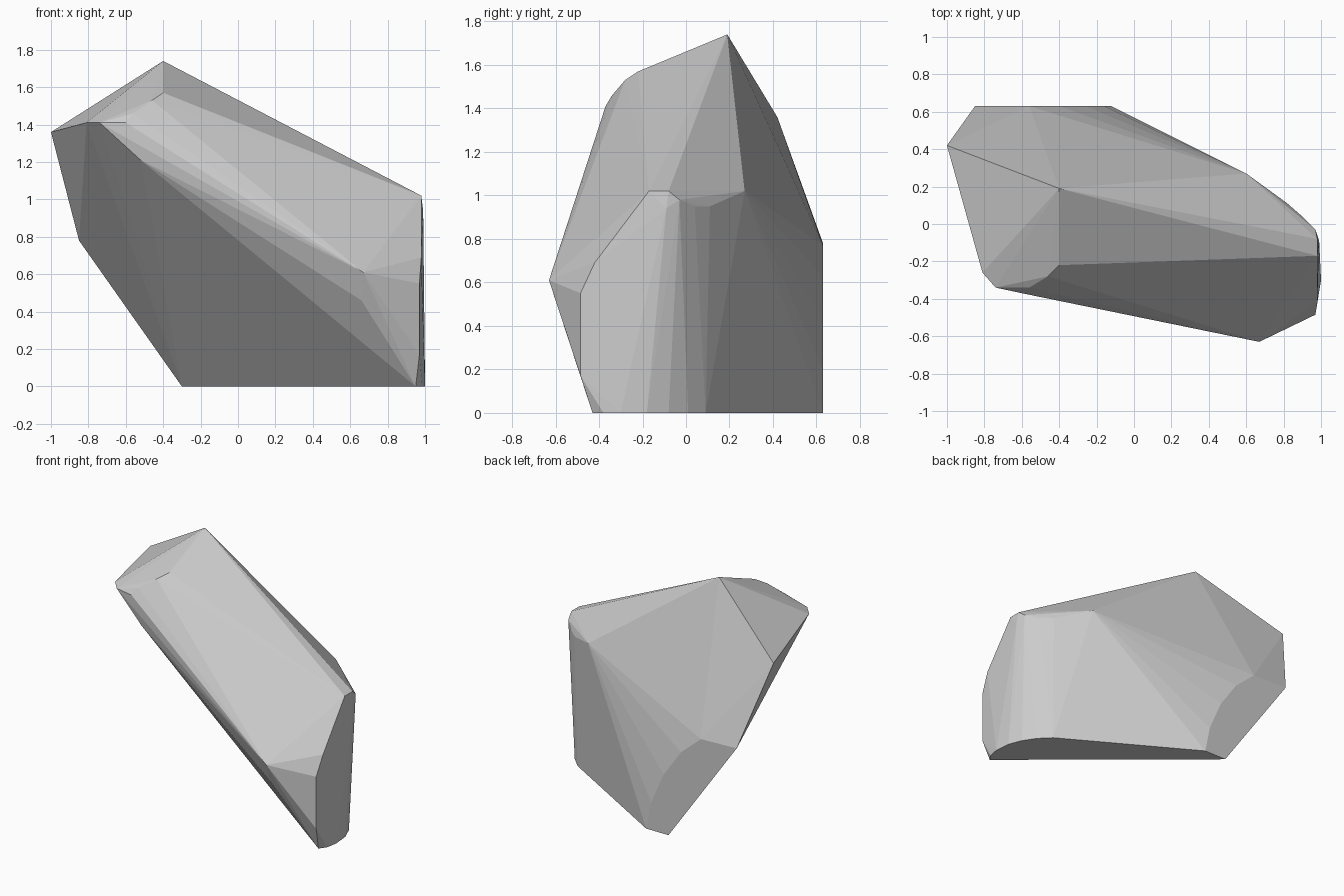
import bpy
import bmesh

if "Cube" in bpy.data.objects:
    bpy.data.objects.remove(bpy.data.objects["Cube"])

# Corner groups of the boulder
crown = [(-1, .42, 1.36), (-.4, .19, 1.74), (-.4, -.22, 1.57),
         (-.46, -.28, 1.53), (-.56, -.34, 1.46)]
left_shoulder = [(-.60, -.37, 1.41), (-.74, -.34, 1.41), (-.81, -.26, 1.41),
                 (-.52, -.37, 1.21)]
front_ridge = [(.67, -.63, .61), (.66, -.565, .46), (.97, -.485, .55), (.97, -.485, .17)]
right_top = [(.98, -.42, .69), (.98, -.17, 1.02), (.98, -.08, 1.02), (.99, -.09, .94),
             (.97, -.03, .98), (.90, .04, .95), (.82, .11, .95), (.60, .27, 1.02)]
# Flat back facet (x, z) with a rounded edge
back_facet = [(x, .63, z) for x, z in
              [(-.85, .78), (-.56, .77), (-.40, .63), (-.26, .43), (-.16, .2),
               (-.12, 0), (-.3, 0)]]
# Flat base outline (x, y)
base = [(x, y, 0) for x, y in
        [(.95, -.43), (.985, -.38), (1, -.3), (.99, -.18), (.95, -.08), (.89, .01), (.81, .09)]]

# Wrap the corners in a faceted skin
bm = bmesh.new()
for co in crown + left_shoulder + front_ridge + right_top + back_facet + base:
    bm.verts.new(co)
bmesh.ops.convex_hull(bm, input=bm.verts[:])
bmesh.ops.delete(bm, geom=[v for v in bm.verts if not v.link_faces], context='VERTS')
bmesh.ops.dissolve_limit(bm, angle_limit=.01, verts=bm.verts[:], edges=bm.edges[:])
bmesh.ops.recalc_face_normals(bm, faces=bm.faces[:])

mesh = bpy.data.meshes.new("boulder")
bm.to_mesh(mesh)
bm.free()
boulder = bpy.data.objects.new("boulder", mesh)
bpy.context.collection.objects.link(boulder)

# Plain stone colour
stone = bpy.data.materials.new("stone grey")
stone.diffuse_color = (.6, .6, .6, 1)
stone.use_nodes = True
stone.node_tree.nodes["Principled BSDF"].inputs["Base Color"].default_value = stone.diffuse_color
mesh.materials.append(stone)
